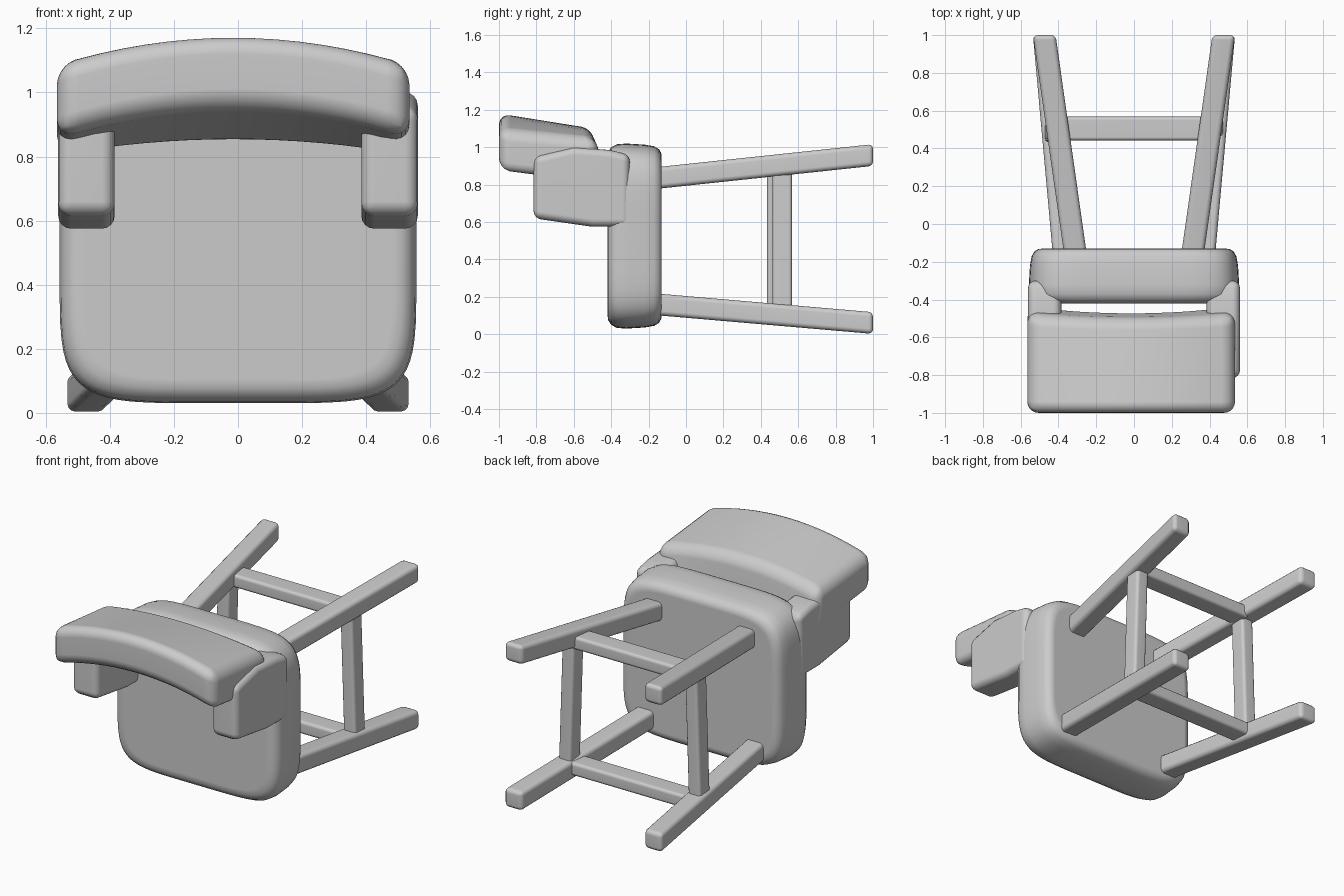
import bpy, bmesh, math
from mathutils import Vector

if "Cube" in bpy.data.objects:
    bpy.data.objects.remove(bpy.data.objects["Cube"])


def loft(name, rings, bevel=0.0, segs=3):
    """Skin closed rings of points, cap both ends, optionally round the edges."""
    bm = bmesh.new()
    rows = [[bm.verts.new(p) for p in r] for r in rings]
    n = len(rows[0])
    for a, b in zip(rows, rows[1:]):
        for i in range(n):
            bm.faces.new((a[i], a[(i + 1) % n], b[(i + 1) % n], b[i]))
    bm.faces.new(rows[0])
    bm.faces.new(rows[-1])
    bmesh.ops.recalc_face_normals(bm, faces=bm.faces)
    me = bpy.data.meshes.new(name)
    bm.to_mesh(me)
    bm.free()
    for p in me.polygons:
        p.use_smooth = True
    ob = bpy.data.objects.new(name, me)
    bpy.context.collection.objects.link(ob)
    if bevel:
        m = ob.modifiers.new("round", 'BEVEL')
        m.width, m.segments = bevel, segs
        m.limit_method, m.angle_limit = 'ANGLE', math.radians(35)
    ob.modifiers.new("normals", 'WEIGHTED_NORMAL').keep_sharp = True
    return ob


def bar(name, a, b, u, v, bevel=0.025):
    """Four-sided bar from a to b with half-width vectors u and v."""
    u, v = Vector(u), Vector(v)
    rings = [[Vector(p) + s * u + t * v
              for s, t in ((-1, -1), (1, -1), (1, 1), (-1, 1))] for p in (a, b)]
    return loft(name, rings, bevel)


# Seat: cushion-like slab with a soft square outline
def seat_ring(y, inset, n=64, e=2 / 5.5):
    ring = []
    for i in range(n):
        t = 2 * math.pi * (i + 0.5) / n
        c, s = math.cos(t), math.sin(t)
        x = math.copysign(abs(c) ** e, c) * (0.557 - inset)
        z = 0.525 + math.copysign(abs(s) ** e, s) * (0.495 - inset)
        ring.append((x, y, z))
    return ring


loft("seat", [seat_ring(y, d) for y, d in (
    (-0.42, 0.075), (-0.416, 0.045), (-0.40, 0.02), (-0.37, 0.004), (-0.32, 0),
    (-0.22, 0.006), (-0.17, 0.015), (-0.145, 0.03), (-0.133, 0.05), (-0.13, 0.07))])

# Backrest: arched band leaning as it nears the seat
rings = []
for i in range(17):
    k = -1 + i / 8
    x, drop = k * 0.55 - 0.015, 0.09 * k * k
    rings.append([(x, -1.0, 0.952 - drop), (x, -1.0, 1.18 - drop),
                  (x, -0.50 + 0.02 * k * k, 1.10 - drop * 0.6),
                  (x, -0.465 + 0.04 * k * k, 0.843 - drop * 0.5)])
loft("backrest", rings, 0.06, 5)

# Armrests joining backrest and seat
arm = [(-0.815, 0.62), (-0.5, 0.575), (-0.30, 0.575), (-0.30, 0.96),
       (-0.41, 0.985), (-0.6, 1.0), (-0.815, 0.95)]
for side, s in (("left", -1), ("right", 1)):
    loft(side + "_armrest", [[(s * x, y, z) for y, z in arm] for x in (0.385, 0.561)],
         0.04, 4)

# Splayed legs
for side, s in (("left", -1), ("right", 1)):
    for part, x0, z0, z1 in (("back", 0.31, 0.835, 0.958), ("front", 0.37, 0.16, 0.06)):
        bar(f"{side}_{part}_leg", (s * x0, -0.16, z0), (s * 0.475, 1.0, z1),
            (0.06, 0, 0), (0, 0, 0.058))

# Stretchers across and along the sides
for part, x, z in (("back", 0.39, 0.885), ("front", 0.42, 0.11)):
    bar(part + "_stretcher", (-x, 0.505, z), (x, 0.505, z),
        (0, 0.063, 0), (0, 0, 0.04), 0.018)
for side, s, y in (("left", -1, 0.485), ("right", 1, 0.515)):
    bar(side + "_stretcher", (s * 0.43, y, 0.11), (s * 0.405, y, 0.87),
        (0.042, 0, 0), (0, 0.052, 0), 0.018)
